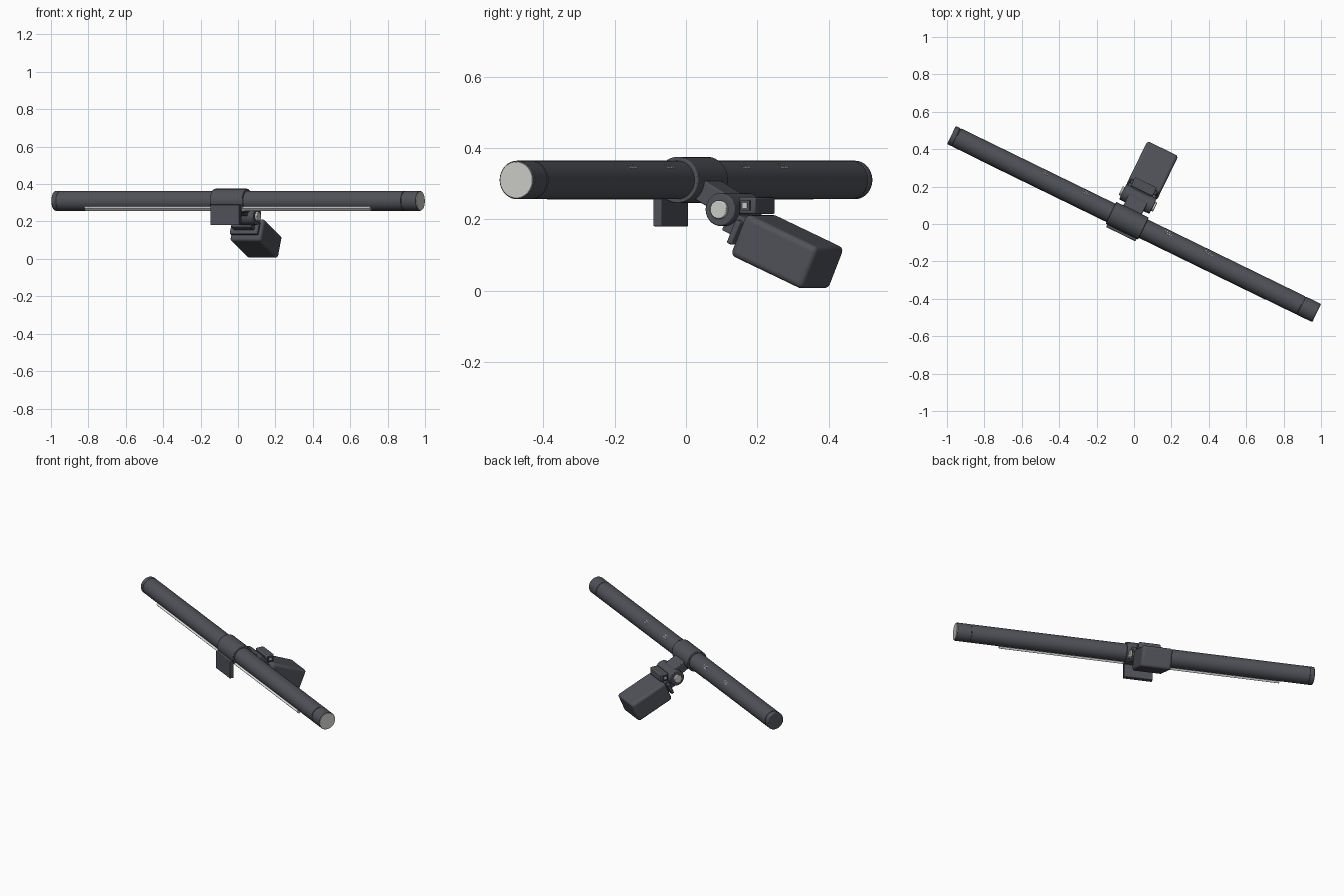
import bpy, bmesh, math
from mathutils import Matrix, Vector

cube = bpy.data.objects.get("Cube")
if cube:
    bpy.data.objects.remove(cube, do_unlink=True)

# Lamp frame: x runs along the tube, y to the rear
FRAME = Matrix.Rotation(math.radians(-26), 4, 'Z')
AXIS_Z = 0.31
MID = -0.04
TUBE_R = 0.054


def material(name, rgb, rough=0.5):
    m = bpy.data.materials.new(name)
    m.use_nodes = True
    m.diffuse_color = (*rgb, 1)
    bsdf = m.node_tree.nodes["Principled BSDF"]
    bsdf.inputs["Base Color"].default_value = (*rgb, 1)
    bsdf.inputs["Roughness"].default_value = rough
    return m


DARK = material("dark grey", (0.08, 0.084, 0.097))
LIGHT = material("light grey", (0.6, 0.6, 0.58))
WHITE = material("white", (0.9, 0.9, 0.9))


def finish(name, bm, mat, bevel=0, segments=2):
    bmesh.ops.transform(bm, matrix=FRAME, verts=bm.verts)
    mesh = bpy.data.meshes.new(name)
    bm.to_mesh(mesh)
    bm.free()
    mesh.materials.append(mat)
    obj = bpy.data.objects.new(name, mesh)
    bpy.context.collection.objects.link(obj)
    bpy.ops.object.select_all(action='DESELECT')
    obj.select_set(True)
    bpy.context.view_layer.objects.active = obj
    bpy.ops.object.shade_smooth_by_angle(angle=math.radians(35))
    if bevel:
        mod = obj.modifiers.new("rounded edges", 'BEVEL')
        mod.width = bevel
        mod.segments = segments
        mod.limit_method = 'ANGLE'
        mod.angle_limit = math.radians(40)
    return obj


def rod(name, x0, x1, y, z, radius, mat, bevel=0, sides=48):
    """Cylinder lying along the tube direction."""
    bm = bmesh.new()
    bmesh.ops.create_cone(
        bm, cap_ends=True, segments=sides, radius1=radius, radius2=radius, depth=x1 - x0,
        matrix=Matrix.Translation(((x0 + x1) / 2, y, z)) @ Matrix.Rotation(math.pi / 2, 4, 'Y'))
    return finish(name, bm, mat, bevel)


def box(name, centre, size, mat, tilt=0, bevel=0, segments=2):
    """Box tilted about the tube direction, in degrees."""
    bm = bmesh.new()
    bmesh.ops.create_cube(
        bm, size=1, matrix=Matrix.Translation(centre)
        @ Matrix.Rotation(math.radians(tilt), 4, 'X') @ Matrix.Diagonal((*size, 1)))
    return finish(name, bm, mat, bevel, segments)


# Tube, with end caps separated by fine grooves
rod("lamp_tube", -1.055, 0.993, 0, AXIS_Z, TUBE_R, DARK, 0.001)
rod("right_end_cap", -1.086, -1.058, 0, AXIS_Z, TUBE_R, DARK, 0.005)
rod("left_end_cap", 0.996, 1.083, 0, AXIS_Z, TUBE_R, DARK, 0.002)
rod("left_end_disc", 1.08, 1.087, 0, AXIS_Z, 0.051, LIGHT, 0.001)
rod("tube_core", -1.07, 1.07, 0, AXIS_Z, 0.051, DARK)

# Light strip on the lower front of the tube
box("light_strip", (MID, -0.042, 0.268), (1.7, 0.026, 0.014), WHITE, -45, 0.002)

# Sleeve and the hook plate hanging in front
rod("centre_sleeve", -0.137, 0.056, 0, AXIS_Z, 0.065, DARK, 0.003)
box("hook_plate", (MID, -0.067, 0.235), (0.174, 0.026, 0.11), DARK, 0, 0.003)

# Groups of small perforations on the upper rear of the tube
bm = bmesh.new()
for group in (-0.545, -0.301, 0.184, 0.425):
    for row in range(2):
        for col in range(4):
            turn = math.radians(-43 + 14 * (row - 0.5))
            place = (Matrix.Translation((group + 0.011 * (col - 1.5 + 0.5 * row), 0, AXIS_Z))
                     @ Matrix.Rotation(turn, 4, 'X') @ Matrix.Translation((0, 0, TUBE_R)))
            bmesh.ops.create_cone(bm, cap_ends=True, segments=8, radius1=0.0028,
                                  radius2=0.0028, depth=0.002, matrix=place)
finish("perforations", bm, WHITE)

# Arm and hinge behind the sleeve
box("hinge_arm", (MID, 0.085, 0.262), (0.11, 0.12, 0.06), DARK, -29, 0.004)
rod("hinge_barrel", MID - 0.09, MID + 0.09, 0.13, 0.227, 0.046, DARK, 0.004)
box("clamp_link", (MID, 0.17, 0.232), (0.1, 0.08, 0.036), DARK, 0, 0.004)
box("clamp_block", (MID, 0.202, 0.238), (0.13, 0.052, 0.048), DARK, 0, 0.006)
for side, word in ((-1, "right"), (1, "left")):
    a, b = sorted((MID + side * 0.085, MID + side * 0.102))
    rod(word + "_hinge_disc", a, b, 0.13, 0.227, 0.026, LIGHT, 0.003, 32)
    box(word + "_clamp_pin", (MID + side * 0.066, 0.2, 0.239), (0.012, 0.028, 0.028), DARK)
    box(word + "_clamp_pin_centre", (MID + side * 0.072, 0.2, 0.239), (0.004, 0.014, 0.014), LIGHT)

# Mounting plates and the counterweight
TILT = -23.3
box("bracket_neck", (MID, 0.16, 0.185), (0.12, 0.06, 0.06), DARK, TILT, 0.003)
box("bracket_plate", (MID, 0.168, 0.163), (0.165, 0.018, 0.07), DARK, TILT, 0.004)
box("counterweight", (MID + 0.002, 0.2975, 0.109), (0.184, 0.245, 0.128), DARK, TILT, 0.016, 4)
